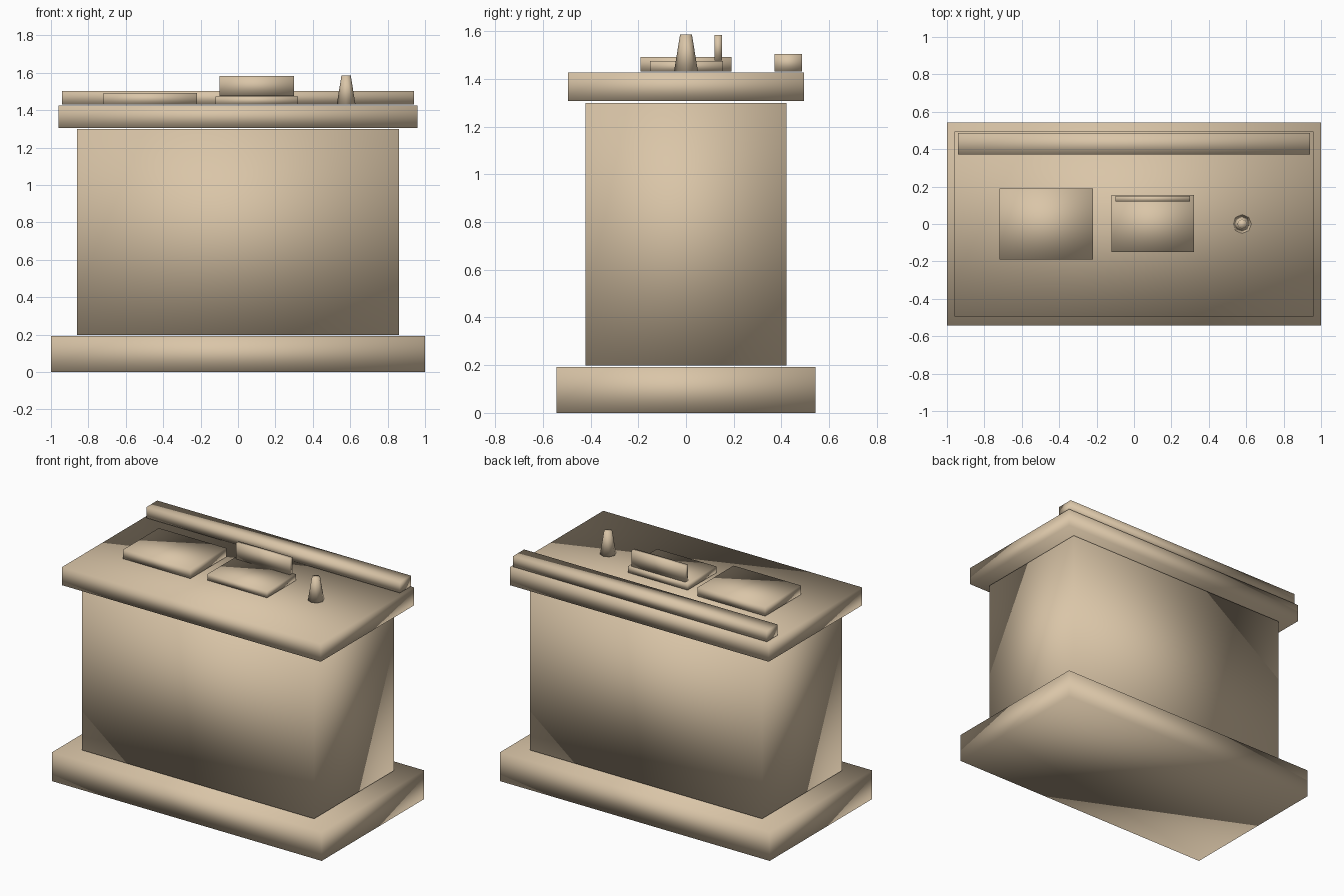
import bpy
import math

if "Cube" in bpy.data.objects:
    bpy.data.objects.remove(bpy.data.objects["Cube"])

tan = bpy.data.materials.new("warm_tan")
tan.diffuse_color = (0.70, 0.56, 0.39, 1.0)
tan.use_nodes = True
tan.node_tree.nodes["Principled BSDF"].inputs["Base Color"].default_value = tan.diffuse_color


def finish(obj, name):
    """Name the part, colour it and give it soft shading across its edges."""
    obj.name = name
    obj.data.materials.append(tan)
    for face in obj.data.polygons:
        face.use_smooth = True
    return obj


def box(name, x, y, z):
    """Box spanning the given (min, max) ranges."""
    spans = (x, y, z)
    bpy.ops.mesh.primitive_cube_add(size=1)
    obj = bpy.context.object
    for v in obj.data.vertices:
        v.co = [lo + (c + 0.5) * (hi - lo) for c, (lo, hi) in zip(v.co, spans)]
    return finish(obj, name)


# Counter structure: plinth, main cabinet, overhanging top
box("plinth", (-1.0, 1.0), (-0.542, 0.542), (0.0, 0.193))
box("cabinet", (-0.86, 0.86), (-0.422, 0.422), (0.199, 1.299))
box("counter_top", (-0.96, 0.96), (-0.495, 0.495), (1.306, 1.426))

# Raised rail along the back of the top
box("back_rail", (-0.94, 0.94), (0.371, 0.487), (1.431, 1.503))

# Items resting on the top
box("left_pad", (-0.72, -0.22), (-0.19, 0.19), (1.431, 1.491))
box("right_pad", (-0.12, 0.32), (-0.15, 0.155), (1.431, 1.474))
box("upright_panel", (-0.10, 0.30), (0.12, 0.15), (1.477, 1.584))

# Small tapered post
bpy.ops.mesh.primitive_cone_add(vertices=8, radius1=0.05, radius2=0.025,
                                depth=0.154, location=(0.578, 0.0, 1.508))
finish(bpy.context.object, "tapered_post")
